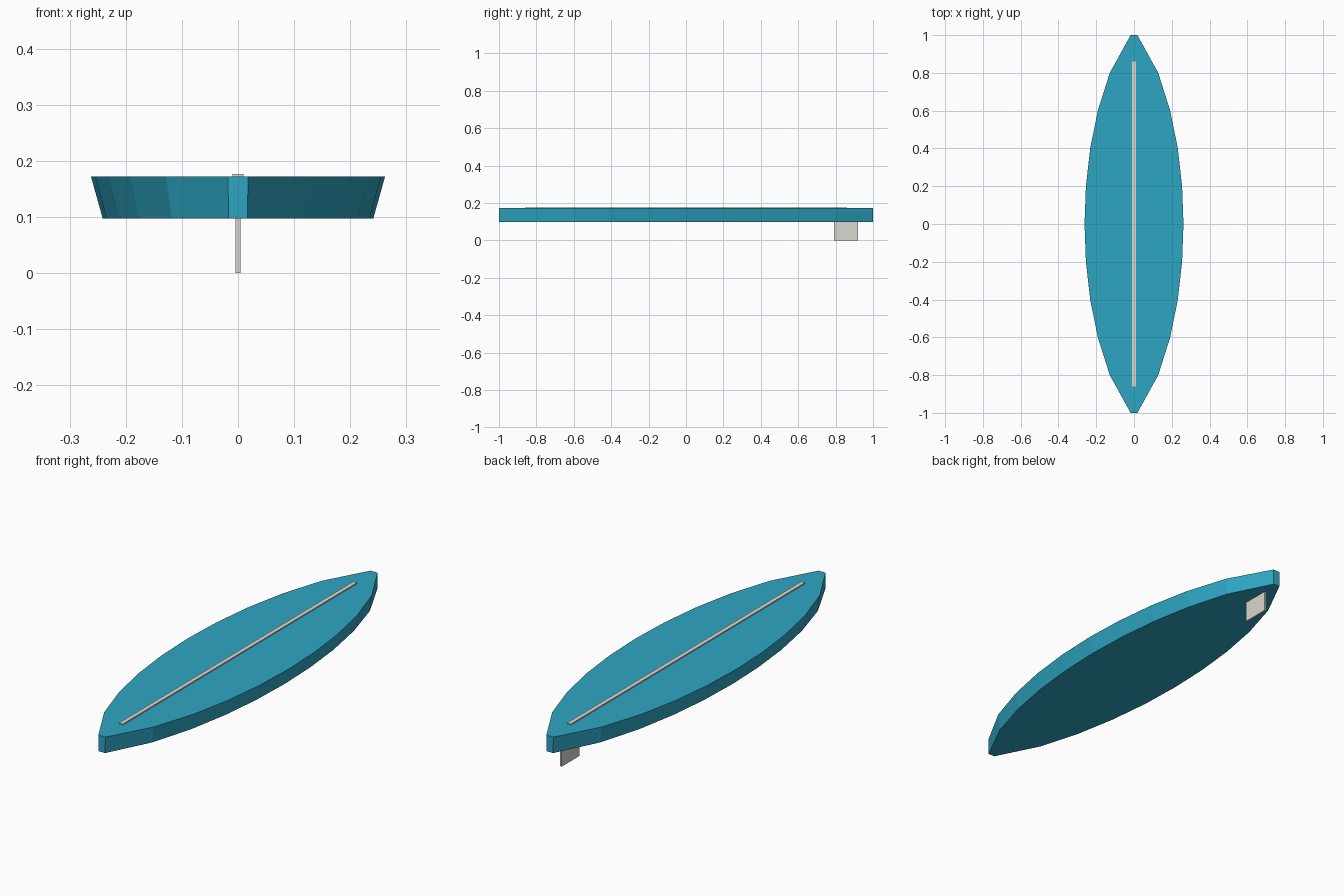
import bpy
import bmesh

cube = bpy.data.objects.get("Cube")
if cube:
    bpy.data.objects.remove(cube, do_unlink=True)


def make_material(name, color):
    mat = bpy.data.materials.new(name)
    mat.use_nodes = True
    mat.diffuse_color = color
    mat.node_tree.nodes["Principled BSDF"].inputs["Base Color"].default_value = color
    return mat


def make_object(name, bm, mat):
    bmesh.ops.recalc_face_normals(bm, faces=bm.faces)
    mesh = bpy.data.meshes.new(name)
    bm.to_mesh(mesh)
    bm.free()
    mesh.materials.append(mat)
    obj = bpy.data.objects.new(name, mesh)
    bpy.context.collection.objects.link(obj)
    return obj


def make_box(name, low, high, mat):
    bm = bmesh.new()
    bmesh.ops.create_cube(bm, size=1)
    for v in bm.verts:
        v.co = [lo if c < 0 else hi for c, lo, hi in zip(v.co, low, high)]
    return make_object(name, bm, mat)


blue = make_material("ocean blue", (0.027, 0.38, 0.54, 1))
grey = make_material("warm light grey", (0.70, 0.68, 0.62, 1))

# Board: pointed outline with blunt tips, narrower underneath
HALF_WIDTH, TIP, TAPER = 0.262, 0.018, 0.92
BOTTOM, DECK = 0.097, 0.172
stations = [i / 5 for i in range(-5, 6)]
right_edge = [(max(TIP, HALF_WIDTH * (1 - y * y) ** 0.7), y) for y in stations]
outline = right_edge + [(-x, y) for x, y in reversed(right_edge)]

bm = bmesh.new()
deck = [bm.verts.new((x, y, DECK)) for x, y in outline]
base = [bm.verts.new((x * TAPER, y, BOTTOM)) for x, y in outline]
bm.faces.new(deck)
bm.faces.new(base[::-1])
for i in range(len(outline)):
    j = (i + 1) % len(outline)
    bm.faces.new((base[i], base[j], deck[j], deck[i]))
make_object("board", bm, blue)

# Raised centre strip along the deck
make_box("stringer", (-0.01, -0.86, 0.165), (0.01, 0.86, 0.177), grey)

# Thin fin under the tail
make_box("fin", (-0.0045, 0.79, 0), (0.0045, 0.92, 0.1), grey)
